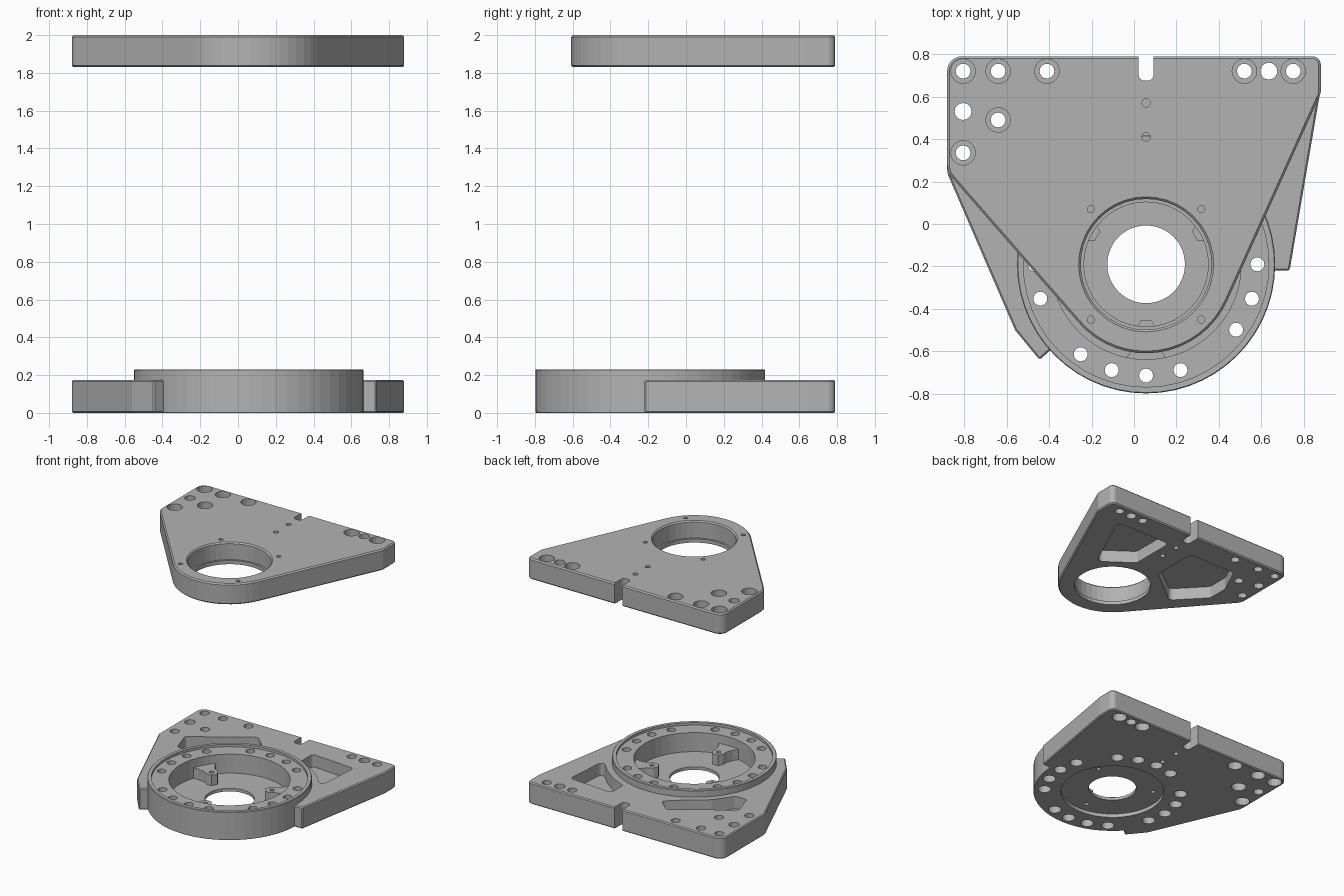
import bpy, bmesh, math
from mathutils import Vector

if "Cube" in bpy.data.objects:
    bpy.data.objects.remove(bpy.data.objects["Cube"])

metal = bpy.data.materials.new("machined_grey")
metal.use_nodes = True
GREY = (0.45, 0.45, 0.45, 1)
metal.diffuse_color = GREY
metal.node_tree.nodes["Principled BSDF"].inputs["Base Color"].default_value = GREY

CX, CY = 0.057, -0.19      # axis of the large bore


def rounded(corners, r=None):
    """Outline with filleted corners; each corner is (x, y[, radius])."""
    out = []
    n = len(corners)
    for i, c in enumerate(corners):
        p = Vector(c[:2])
        rad = c[2] if len(c) > 2 else (r or 0)
        if rad == 0:
            out.append(p)
            continue
        u = (Vector(corners[i - 1][:2]) - p).normalized()
        v = (Vector(corners[(i + 1) % n][:2]) - p).normalized()
        half = u.angle(v) / 2
        mid = p + (u + v).normalized() * (rad / math.sin(half))
        s = (p + u * (rad / math.tan(half)) - mid).normalized()
        e = (p + v * (rad / math.tan(half)) - mid).normalized()
        steps = 16 if rad > 0.2 else 6
        out += [mid + s.slerp(e, k / steps).normalized() * rad for k in range(steps + 1)]
    return out


def prism(bm, outline, z0, z1):
    """Add a closed extrusion of an outline."""
    low = [bm.verts.new((p[0], p[1], z0)) for p in outline]
    top = [bm.verts.new((p[0], p[1], z1)) for p in outline]
    faces = [bm.faces.new(low), bm.faces.new(top)]
    for i in range(len(low)):
        j = (i + 1) % len(low)
        faces.append(bm.faces.new((low[i], low[j], top[j], top[i])))
    bmesh.ops.recalc_face_normals(bm, faces=faces)


def lathe(bm, x, y, profile, seg=16):
    """Add a capped solid of revolution from (radius, z) steps."""
    rings = []
    for r, z in profile:
        rings.append([bm.verts.new((x + r * math.cos(2 * math.pi * k / seg),
                                    y + r * math.sin(2 * math.pi * k / seg), z))
                      for k in range(seg)])
    faces = [bm.faces.new(rings[0]), bm.faces.new(rings[-1])]
    for a, b in zip(rings, rings[1:]):
        for k in range(seg):
            m = (k + 1) % seg
            faces.append(bm.faces.new((a[k], a[m], b[m], b[k])))
    bmesh.ops.recalc_face_normals(bm, faces=faces)


def make(name, bm, bevel=0):
    mesh = bpy.data.meshes.new(name)
    bm.to_mesh(mesh)
    bm.free()
    ob = bpy.data.objects.new(name, mesh)
    bpy.context.collection.objects.link(ob)
    mesh.materials.append(metal)
    if bevel:
        mod = ob.modifiers.new("edge_break", "BEVEL")
        mod.width = bevel
        mod.segments = 1
        mod.limit_method = "ANGLE"
        mod.angle_limit = math.radians(60)
    return ob


def combine(ob, tool, operation):
    mod = ob.modifiers.new(tool.name, "BOOLEAN")
    mod.operation = operation
    mod.solver = "EXACT"
    mod.object = tool


def finish(ob, tools):
    """Bake the modifiers, then drop the helper solids."""
    deps = bpy.context.evaluated_depsgraph_get()
    baked = bpy.data.meshes.new_from_object(ob.evaluated_get(deps))
    ob.modifiers.clear()
    ob.data = baked
    for t in tools:
        bpy.data.objects.remove(t)


bolted = [(-0.805, 0.72), (-0.64, 0.72), (-0.41, 0.72), (0.52, 0.72),
          (0.75, 0.72), (-0.64, 0.49), (-0.805, 0.335)]
pinned = [(0.635, 0.72), (-0.805, 0.53)]
slot = rounded([(CX - 0.036, 0.9), (CX - 0.036, 0.675, 0.03),
                (CX + 0.036, 0.675, 0.03), (CX + 0.036, 0.9)])

# Upper plate
B, T = 1.83, 2.0
bm = bmesh.new()
prism(bm, rounded([(-0.88, 0.79, 0.07), (-0.88, 0.245, 0.1), (0.17, -0.958, 0.42),
                   (0.88, 0.616, 0.06), (0.88, 0.79, 0.04)]), B, T)
upper = make("upper_plate", bm, 0.01)

# Upper bore, counterbored bolts, dowels, slot and underside pockets
bm = bmesh.new()
lathe(bm, CX, CY, [(0.293, B - 0.1), (0.293, B + 0.03), (0.308, B + 0.03),
                   (0.308, T - 0.01), (0.328, T + 0.01)], 40)
for x, y in bolted:
    lathe(bm, x, y, [(0.035, B - 0.1), (0.035, B + 0.07), (0.058, B + 0.07), (0.058, T + 0.1)])
for x, y in pinned:
    lathe(bm, x, y, [(0.04, B - 0.1), (0.04, T + 0.1)])
for y in (0.57, 0.41):
    lathe(bm, CX, y, [(0.02, B - 0.1), (0.02, T + 0.1)], 12)
for sx in (-0.26, 0.26):
    for sy in (-0.26, 0.26):
        lathe(bm, CX + sx, CY + sy, [(0.017, T - 0.05), (0.017, T + 0.1)], 12)
prism(bm, slot, B - 0.1, T + 0.1)
prism(bm, rounded([(0.65, 0.58), (0.14, 0.58), (0.14, 0.2), (0.39, 0.02)], 0.04), B - 0.1, B + 0.1)
prism(bm, rounded([(-0.1, 0.56), (-0.53, 0.56), (-0.64, 0.33), (-0.64, 0.15),
                   (-0.42, -0.08), (-0.1, 0.17)], 0.04), B - 0.1, B + 0.1)
cut = make("upper_cutter", bm)
cut.hide_render = True
combine(upper, cut, "DIFFERENCE")
finish(upper, [cut])

# Lower plate
H, RIM = 0.175, 0.23
bm = bmesh.new()
prism(bm, rounded([(-0.88, 0.79, 0.07), (-0.88, 0.24, 0.1), (-0.56, -0.5), (-0.445, -0.64),
                   (-0.4, -0.6), (CX, CY), (0.657, -0.22), (0.733, -0.22),
                   (0.88, 0.64, 0.03), (0.88, 0.79, 0.04)]), 0, H)
lower = make("lower_plate", bm, 0.008)

# Raised round housing
bm = bmesh.new()
lathe(bm, CX, CY, [(0.604, 0), (0.608, 0.006), (0.608, RIM - 0.004), (0.604, RIM)], 56)
housing = make("housing", bm)

# Stepped cavity of the housing, with the recess below it
bm = bmesh.new()
lathe(bm, CX, CY, [(0.396, -0.1), (0.396, 0.03), (0.183, 0.03), (0.183, 0.055),
                   (0.448, 0.055), (0.448, RIM - 0.02), (0.578, RIM - 0.02),
                   (0.578, RIM + 0.1)], 48)
cavity = make("cavity_cutter", bm)

# Three screw bosses on the cavity wall
bm = bmesh.new()
boss_angles = [math.radians(a) for a in (30, 150, 270)]
for a in boss_angles:
    out, side = Vector((math.cos(a), math.sin(a))), Vector((-math.sin(a), math.cos(a)))
    shape = [(0.465, -0.11), (0.4, -0.065), (0.35, -0.047), (0.3, -0.047), (0.265, -0.025)]
    shape += [(r, -w) for r, w in reversed(shape)]
    prism(bm, [Vector((CX, CY)) + out * r + side * w for r, w in shape], 0.045, 0.14)
bosses = make("boss_tool", bm)

# Lower bolt holes, ring holes, dowels, slot and top pockets
bm = bmesh.new()
for x, y in bolted:
    lathe(bm, x, y, [(0.057, -0.1), (0.057, 0.1), (0.035, 0.1), (0.035, 0.3)])
for x, y in pinned:
    lathe(bm, x, y, [(0.04, -0.1), (0.04, 0.3)])
for k in range(20):
    if k % 5 != 2:
        a = math.radians(18 * k)
        lathe(bm, CX + 0.524 * math.cos(a), CY + 0.524 * math.sin(a),
              [(0.05, -0.1), (0.05, 0.11), (0.033, 0.11), (0.033, 0.3)])
for a in boss_angles:
    lathe(bm, CX + 0.315 * math.cos(a), CY + 0.315 * math.sin(a),
          [(0.018, -0.1), (0.018, 0.3)], 12)
for y in (0.57, 0.41):
    lathe(bm, CX, y, [(0.02, -0.1), (0.02, 0.1)], 12)
prism(bm, slot, -0.1, 0.3)
prism(bm, rounded([(0.26, 0.59), (0.65, 0.56), (0.62, 0.17), (0.51, 0.29),
                   (0.39, 0.38), (0.26, 0.44)], 0.03), 0.075, 0.3)
prism(bm, rounded([(-0.69, 0.3), (-0.24, 0.6), (-0.13, 0.5), (-0.27, 0.38),
                   (-0.42, 0.27), (-0.53, 0.12), (-0.63, 0.12)], 0.025), 0.075, 0.3)
holes = make("lower_cutter", bm)

for tool, operation in ((housing, "UNION"), (cavity, "DIFFERENCE"),
                        (bosses, "UNION"), (holes, "DIFFERENCE")):
    tool.hide_render = True
    combine(lower, tool, operation)
finish(lower, [housing, cavity, bosses, holes])
